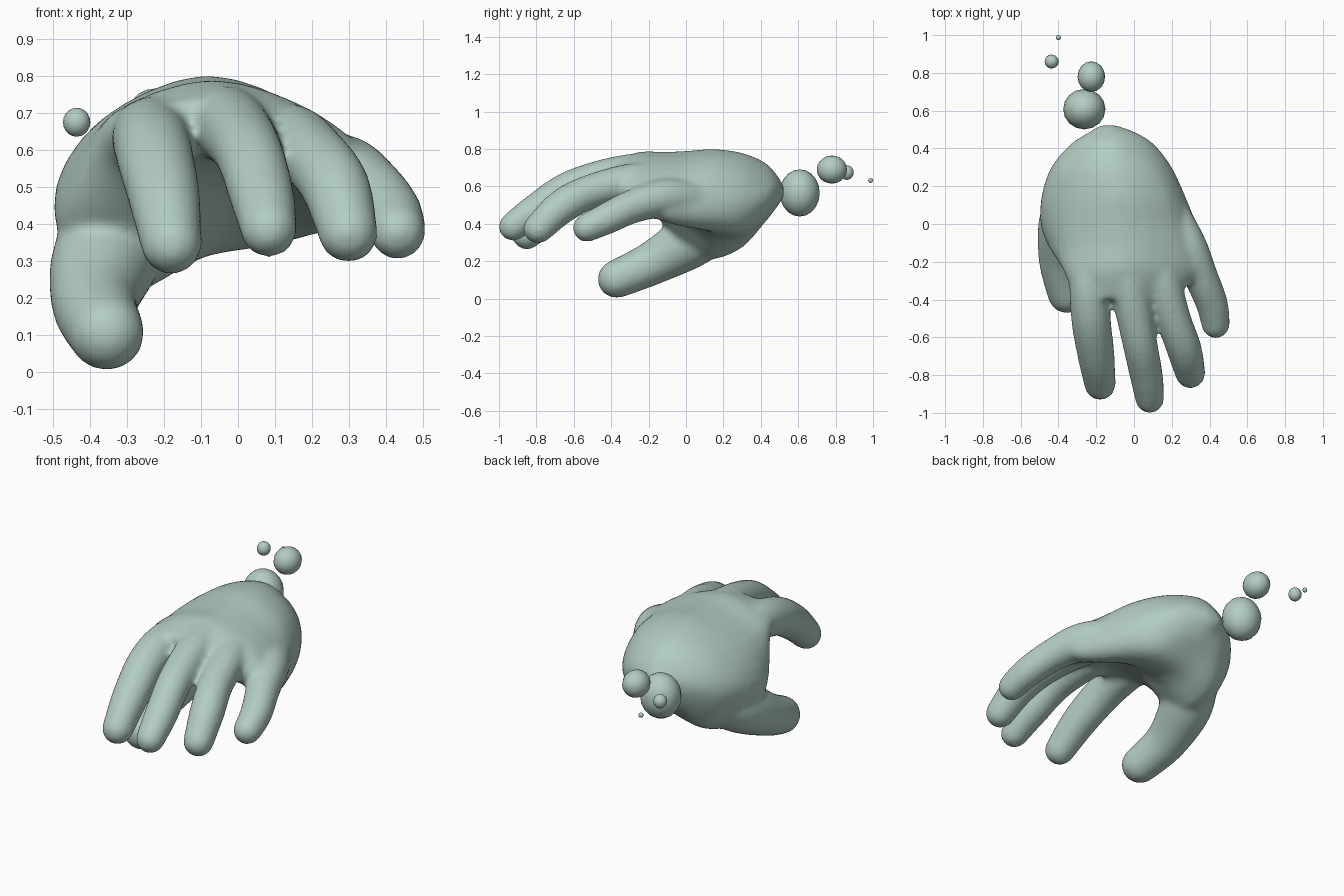
import bpy, bmesh, math
from mathutils import Vector

if "Cube" in bpy.data.objects:
    bpy.data.objects.remove(bpy.data.objects["Cube"])

skin = bpy.data.materials.new("pale sage green")
skin.diffuse_color = (0.45, 0.61, 0.54, 1)
skin.use_nodes = True
skin.node_tree.nodes["Principled BSDF"].inputs["Base Color"].default_value = skin.diffuse_color


def spline(pts, steps, closed=False):
    """Catmull-Rom curve through points of any dimension."""
    n = len(pts)
    pick = (lambda i: pts[i % n]) if closed else (lambda i: pts[max(0, min(n - 1, i))])
    out = []
    for i in range(n if closed else n - 1):
        a, b, c, d = pick(i - 1), pick(i), pick(i + 1), pick(i + 2)
        for k in range(steps):
            t = k / steps
            out.append(0.5 * (2 * b + (c - a) * t + (2 * a - 5 * b + 4 * c - d) * t * t
                              + (3 * b - a - 3 * c + d) * t ** 3))
    if not closed:
        out.append(pts[-1].copy())
    return out


def loft(bm, rings):
    """Closed skin over a row of equal rings."""
    vs = [[bm.verts.new(p) for p in r] for r in rings]
    n = len(vs[0])
    for r0, r1 in zip(vs, vs[1:]):
        for i in range(n):
            j = (i + 1) % n
            bm.faces.new((r0[i], r0[j], r1[j], r1[i]))
    bm.faces.new(vs[0])
    bm.faces.new(vs[-1][::-1])


def digit(bm, path, sides=16):
    """Tapering tube with a domed tip; path rows are x, y, z, radius."""
    pts = spline([Vector(p) for p in path], 6)
    rings = []

    def ring(c, d, r):
        u = d.cross(Vector((0, 0, 1))).normalized()
        w = u.cross(d)
        rings.append([c + r * (math.cos(a) * u + math.sin(a) * w)
                      for a in (2 * math.pi * k / sides for k in range(sides))])

    for i, p in enumerate(pts):
        d = (pts[min(i + 1, len(pts) - 1)] - pts[max(i - 1, 0)]).to_3d().normalized()
        ring(p.to_3d(), d, p.w + 0.004)
    r = pts[-1].w + 0.004
    for k in range(1, 6):
        a = math.radians(16 * k)
        ring(pts[-1].to_3d() + d * r * math.sin(a), d, r * math.cos(a))
    loft(bm, rings)


# Palm cross-sections: y, then x/z outline from the thumb side over the back
palm = [
    (0.48, [(-.25, .57), (-.21, .63), (-.12, .67), (-.02, .63), (.02, .57), (-.02, .51), (-.12, .48), (-.21, .51)]),
    (0.42, [(-.34, .55), (-.26, .67), (-.12, .73), (.03, .66), (.11, .54), (.04, .44), (-.12, .41), (-.27, .42)]),
    (0.30, [(-.44, .50), (-.33, .69), (-.10, .78), (.11, .69), (.20, .52), (.13, .37), (-.10, .32), (-.32, .28)]),
    (0.15, [(-.49, .46), (-.37, .68), (-.09, .80), (.17, .70), (.27, .50), (.20, .37), (-.06, .33), (-.32, .21)]),
    (0.00, [(-.495, .42), (-.38, .67), (-.08, .79), (.20, .69), (.33, .50), (.25, .38), (-.02, .43), (-.34, .22)]),
    (-.12, [(-.45, .44), (-.37, .67), (-.07, .785), (.22, .69), (.37, .51), (.29, .41), (0, .51), (-.29, .40)]),
    (-.25, [(-.37, .61), (-.32, .71), (-.07, .785), (.20, .70), (.36, .56), (.27, .47), (0, .56), (-.27, .53)]),
    (-.40, [(-.32, .64), (-.27, .70), (-.07, .735), (.12, .68), (.20, .61), (.12, .58), (-.02, .60), (-.26, .56)]),
]
sections = [[Vector((x, y, z)) for x, z in outline] for y, outline in palm]
# Rounded wrist end, shrunk from the first section
middle = sum(sections[0], Vector((0, 0, 0))) / 8
sections.insert(0, [middle.lerp(p, 0.35) + Vector((-0.02, 0.043, 0)) for p in sections[0]])
bm = bmesh.new()
columns = [spline(list(c), 4) for c in zip(*sections)]
loft(bm, [spline(list(row), 4, closed=True) for row in zip(*columns)])

# Index, middle, ring and little finger, then the thumb
digit(bm, [(-.20, -.04, .61, .08), (-.235, -.28, .64, .10), (-.228, -.50, .595, .102),
           (-.20, -.70, .475, .095), (-.18, -.85, .345, .08)])
digit(bm, [(-.07, -.04, .64, .09), (-.035, -.28, .672, .10), (.025, -.60, .60, .09),
           (.065, -.80, .475, .085), (.083, -.925, .385, .074)])
digit(bm, [(.05, -.02, .60, .09), (.135, -.26, .625, .098), (.208, -.50, .575, .09),
           (.265, -.66, .495, .09), (.298, -.79, .375, .078)])
digit(bm, [(.16, .12, .52, .09), (.275, -.10, .54, .10), (.355, -.28, .495, .088),
           (.412, -.42, .43, .082), (.432, -.53, .378, .073)])
digit(bm, [(-.27, .22, .42, .12), (-.355, .03, .31, .142), (-.388, -.18, .19, .115), (-.355, -.37, .105, .10)])
bmesh.ops.recalc_face_normals(bm, faces=bm.faces)

mesh = bpy.data.meshes.new("hand")
bm.to_mesh(mesh)
bm.free()
mesh.materials.append(skin)
hand = bpy.data.objects.new("hand", mesh)
bpy.context.collection.objects.link(hand)

# Fuse the parts into one skin and soften the joins
fuse = hand.modifiers.new("fuse", 'REMESH')
fuse.mode = 'VOXEL'
fuse.voxel_size = 0.014
fuse.use_smooth_shade = True
soften = hand.modifiers.new("soften", 'SMOOTH')
soften.factor = 0.5
soften.iterations = 16

# Droplets trailing behind the wrist
for name, loc, size in [
    ("large_droplet", (-.263, .608, .565), (.112, .107, .126)),
    ("medium_droplet", (-.226, .78, .69), (.073, .081, .075)),
    ("small_droplet", (-.436, .86, .674), (.037, .037, .039)),
    ("tiny_droplet", (-.40, .987, .632), (.014, .013, .013)),
]:
    bpy.ops.mesh.primitive_uv_sphere_add(segments=16, ring_count=10, radius=1, location=loc)
    ball = bpy.context.object
    ball.name = name
    ball.scale = size
    ball.data.materials.append(skin)
    bpy.ops.object.shade_smooth()
